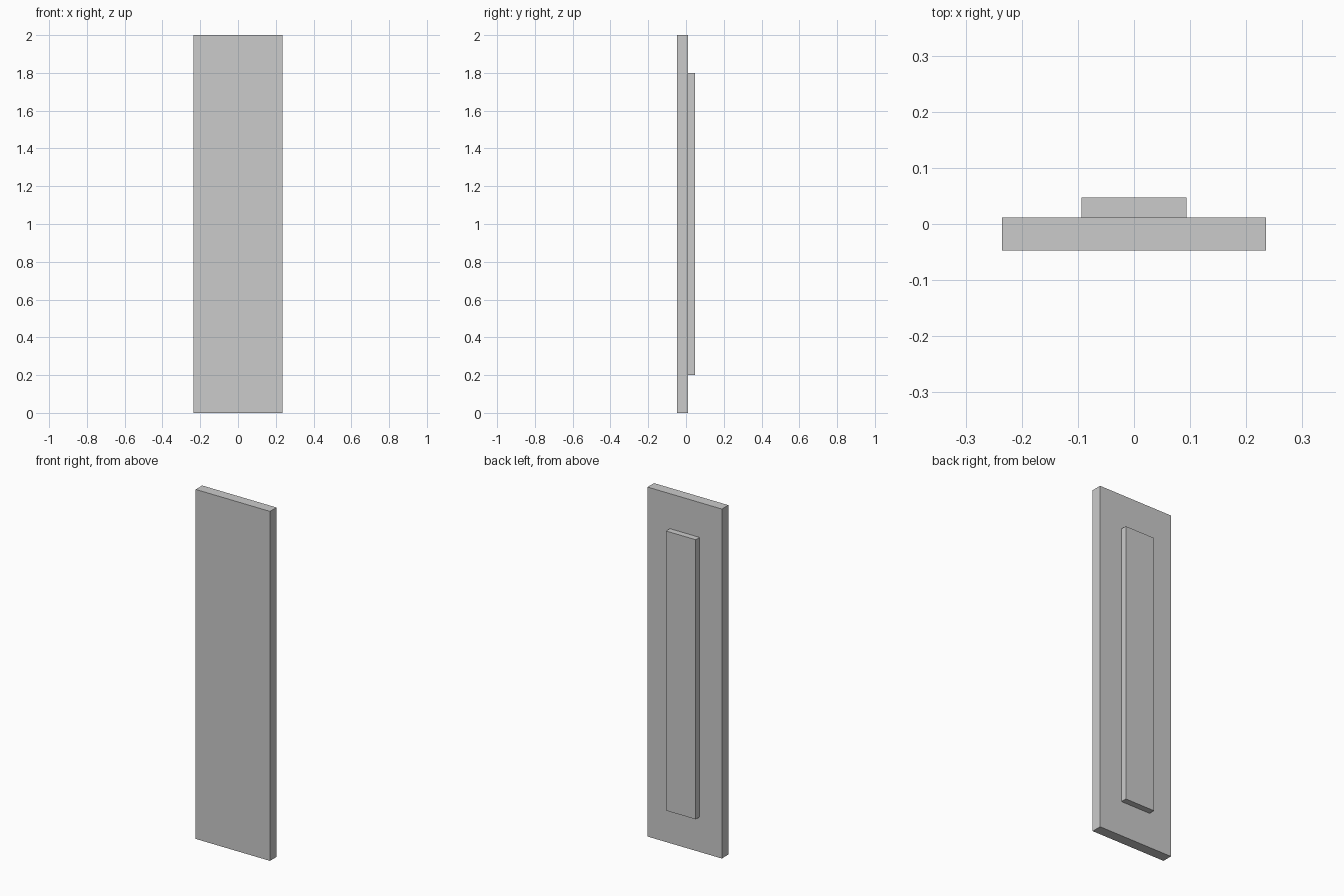
import bpy
import bmesh
from mathutils import Matrix, Vector

if "Cube" in bpy.data.objects:
    bpy.data.objects.remove(bpy.data.objects["Cube"])


def box(name, low, high):
    """Flat-faced box between two opposite corners."""
    low, high = Vector(low), Vector(high)
    bm = bmesh.new()
    bmesh.ops.create_cube(
        bm, size=1,
        matrix=Matrix.Translation((low + high) / 2) @ Matrix.Diagonal((high - low).to_4d()))
    mesh = bpy.data.meshes.new(name)
    bm.to_mesh(mesh)
    bm.free()
    obj = bpy.data.objects.new(name, mesh)
    bpy.context.collection.objects.link(obj)
    return obj


# Main upright slab
box("slab", (-0.235, -0.047, 0), (0.235, 0.0118, 2))

# Raised panel on the back face
box("back_panel", (-0.094, 0.0118, 0.2), (0.094, 0.047, 1.8))
